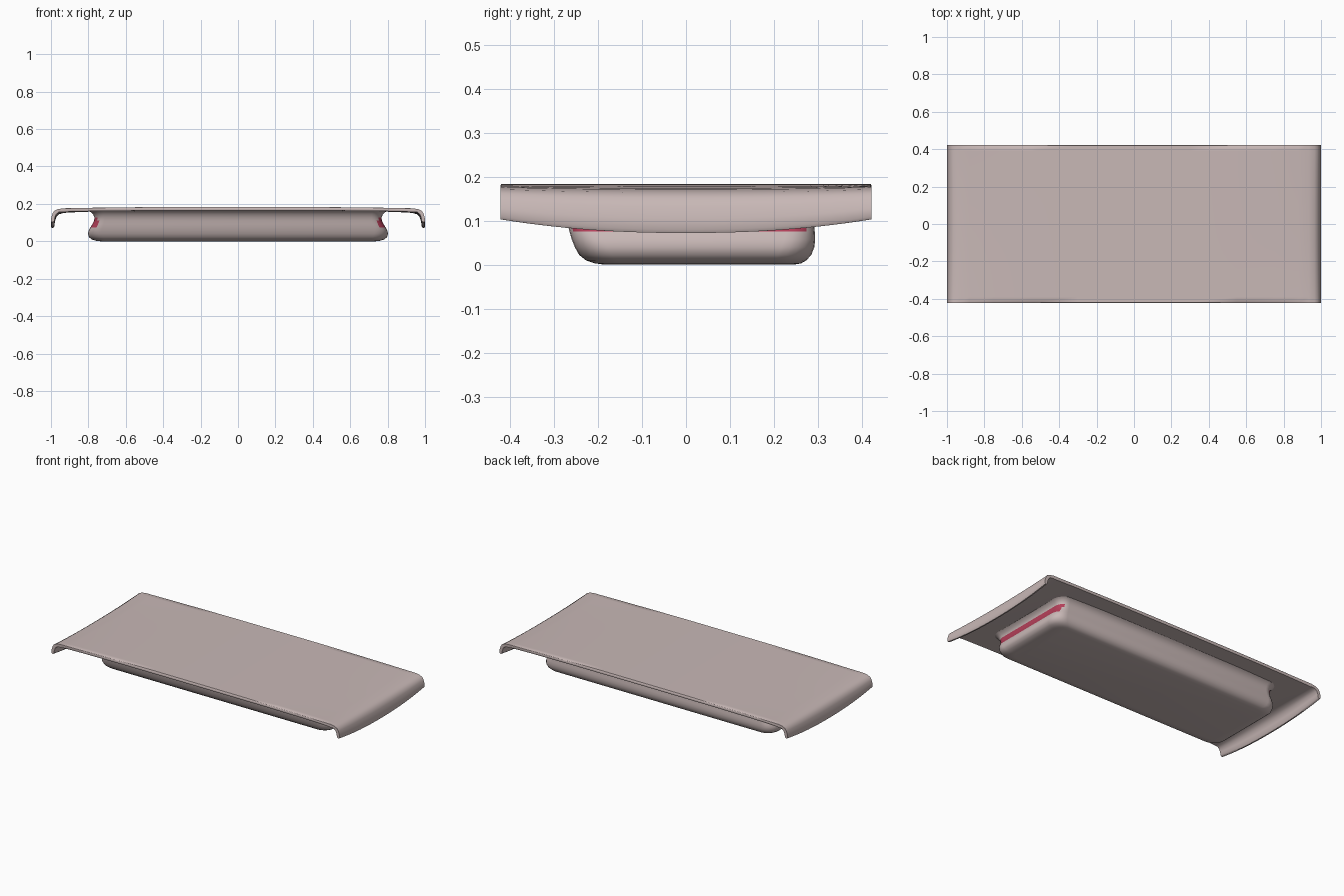
import bpy, bmesh, math

if "Cube" in bpy.data.objects:
    bpy.data.objects.remove(bpy.data.objects["Cube"])


def material(name, rgb):
    m = bpy.data.materials.new(name)
    m.diffuse_color = (*rgb, 1)
    m.use_nodes = True
    m.node_tree.nodes["Principled BSDF"].inputs["Base Color"].default_value = m.diffuse_color
    return m


clay = material("pale clay", (0.58, 0.48, 0.47))
red = material("dull red", (0.46, 0.05, 0.10))


def finish(name, bm, mats, angle):
    bmesh.ops.recalc_face_normals(bm, faces=bm.faces)
    me = bpy.data.meshes.new(name)
    bm.to_mesh(me)
    bm.free()
    for m in mats:
        me.materials.append(m)
    ob = bpy.data.objects.new(name, me)
    bpy.context.collection.objects.link(ob)
    bpy.ops.object.select_all(action='DESELECT')
    ob.select_set(True)
    bpy.context.view_layer.objects.active = ob
    bpy.ops.object.shade_smooth_by_angle(angle=math.radians(angle))
    return ob


def skin(bm, rings):
    """Join closed rings of points into a capped tube."""
    vs = [[bm.verts.new(p) for p in r] for r in rings]
    n = len(vs[0])
    for a, b in zip(vs, vs[1:]):
        for i in range(n):
            j = (i + 1) % n
            bm.faces.new((a[i], a[j], b[j], b[i]))
    bm.faces.new(vs[0])
    bm.faces.new(vs[-1])


# Top slab with down-turned ends: one cross-section swept along y
outer = [(0, .184), (.3, .184), (.55, .182), (.75, .178), (.88, .174), (.935, .171),
         (.965, .164), (.983, .151), (.992, .132), (.998, .105), (1.0, .08), (.996, .072)]
inner = [(.988, .072), (.982, .08), (.979, .105), (.972, .128), (.958, .144),
         (.93, .152), (.88, .155), (.75, .160), (.5, .164), (0, .165)]
half = outer + inner
section = half + [(-x, z) for x, z in reversed(half[1:-1])]


def slab_ring(y, shrink):
    rise = abs(y / .42) ** 2.2
    pts = []
    for x, z in section:
        end = max(0, (abs(x) - .5) / .5) ** 2
        low = max(0, min(1, (.17 - z) / .098)) if abs(x) > .955 else 0
        z2 = z + rise * (.007 * end + .024 * low)
        mid = .1745 if abs(x) < .9 else z2
        pts.append((x, y, z2 + (mid - z2) * shrink))
    return pts


bm = bmesh.new()
ys = [-.42 + .84 * i / 28 for i in range(29)]
skin(bm, [slab_ring(-.422, .35)] + [slab_ring(y, 0) for y in ys] + [slab_ring(.422, .35)])
finish("top_slab", bm, [clay], 50)


# Base tub: stacked rounded rectangles with a waisted neck
def rounded(z, hx, y0, y1, r, seg=6):
    pts = []
    for cx, cy, a0 in ((hx - r, y1 - r, 0), (r - hx, y1 - r, 90),
                       (r - hx, y0 + r, 180), (hx - r, y0 + r, 270)):
        for i in range(seg + 1):
            a = math.radians(a0 + 90 * i / seg)
            pts.append((cx + r * math.cos(a), cy + r * math.sin(a), z))
    return pts


levels = [(0, .735, -.185, .245, .05), (.003, .76, -.207, .262, .06),
          (.010, .782, -.228, .274, .07), (.022, .797, -.243, .285, .075),
          (.04, .802, -.253, .292, .075), (.058, .798, -.260, .294, .07),
          (.075, .789, -.265, .293, .065), (.092, .778, -.269, .291, .06),
          (.110, .769, -.272, .290, .055), (.128, .768, -.277, .292, .055),
          (.145, .775, -.286, .298, .06), (.158, .79, -.298, .31, .07),
          (.168, .81, -.315, .325, .08)]
bm = bmesh.new()
skin(bm, [rounded(*lv) for lv in levels])
bm.normal_update()
# Red strips in the neck at both ends
for f in bm.faces:
    c = f.calc_center_median()
    if .07 < c.z < .125 and abs(f.normal.x) > .6:
        f.material_index = 1
finish("base_tub", bm, [clay, red], 60)
